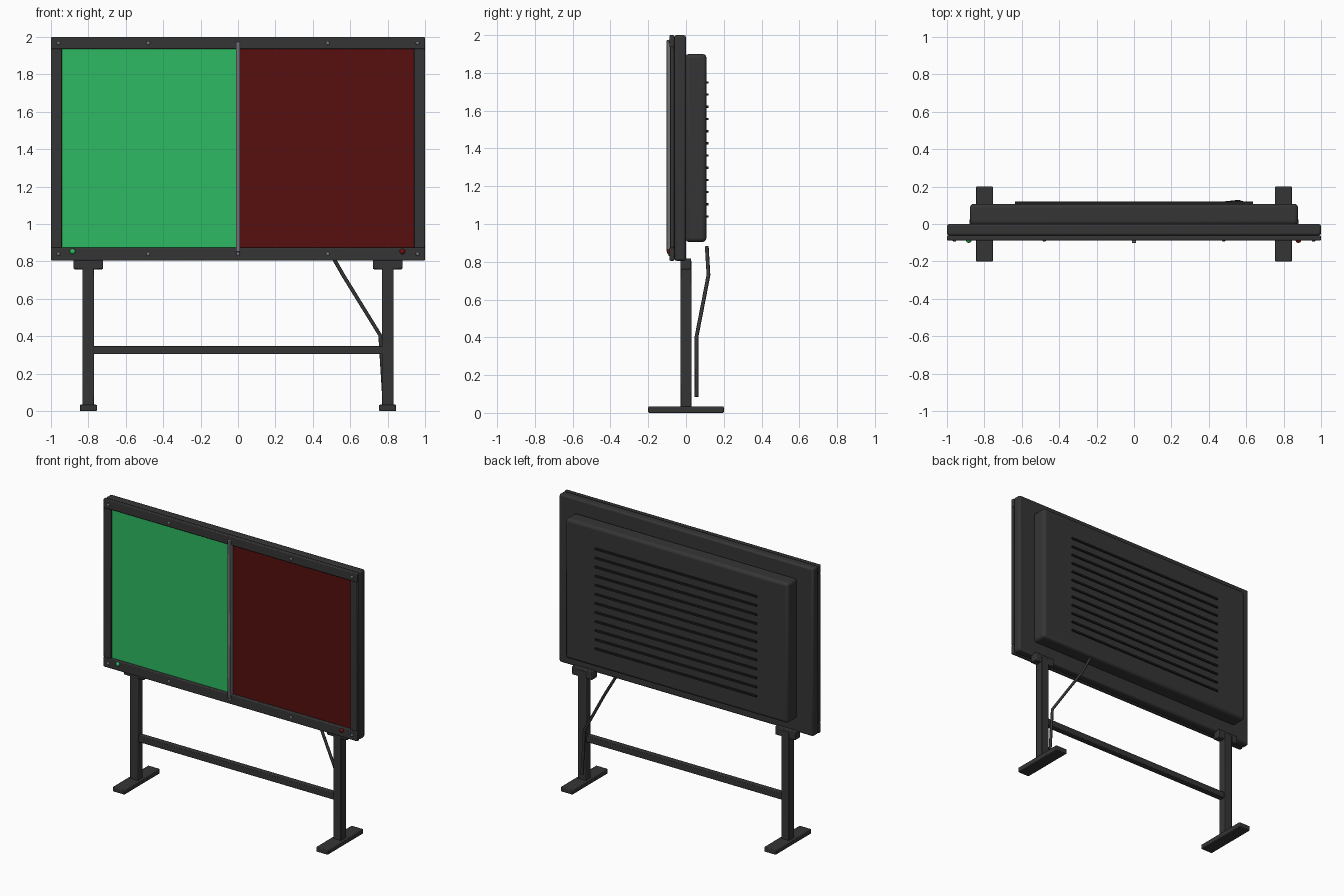
import bpy, math
from mathutils import Vector

if "Cube" in bpy.data.objects:
    bpy.data.objects.remove(bpy.data.objects["Cube"])


def material(name, r, g, b):
    m = bpy.data.materials.new(name)
    m.diffuse_color = (r, g, b, 1)
    m.use_nodes = True
    m.node_tree.nodes["Principled BSDF"].inputs["Base Color"].default_value = m.diffuse_color
    return m


CHARCOAL = material("charcoal metal", 0.036, 0.036, 0.037)
DARK = material("dark vent", 0.014, 0.014, 0.015)
GREEN = material("green screen", 0.028, 0.49, 0.125)
RED = material("dark red screen", 0.095, 0.005, 0.005)
GREY = material("grey metal", 0.17, 0.175, 0.19)
LAMP_RED = material("red lamp", 0.16, 0.006, 0.006)


def finish(ob, name, mat):
    ob.name = name
    ob.data.materials.clear()
    ob.data.materials.append(mat)
    return ob


def box(name, mat, x, y, z, bevel=0.0, segments=2):
    """Box from (min, max) ranges with optional rounded edges."""
    bpy.ops.mesh.primitive_cube_add(size=1)
    ob = finish(bpy.context.object, name, mat)
    lo, hi = Vector((x[0], y[0], z[0])), Vector((x[1], y[1], z[1]))
    for v in ob.data.vertices:
        v.co = Vector([lo[i] + (v.co[i] + 0.5) * (hi[i] - lo[i]) for i in range(3)])
    if bevel:
        mod = ob.modifiers.new("rounded edges", 'BEVEL')
        mod.width, mod.segments = bevel, segments
        bpy.ops.object.shade_smooth_by_angle(angle=math.radians(40))
    return ob


def dome(name, mat, x, y, z, radius, depth):
    bpy.ops.mesh.primitive_uv_sphere_add(segments=16, ring_count=8, radius=1, location=(x, y, z))
    ob = finish(bpy.context.object, name, mat)
    ob.scale = (radius, depth, radius)
    bpy.ops.object.shade_smooth_by_angle()


# Display housing and rear cabinet
box("display_housing", CHARCOAL, (-1, 1), (-0.062, 0), (0.805, 2.0), 0.012)
box("rear_cabinet", CHARCOAL, (-0.877, 0.877), (-0.005, 0.108), (0.905, 1.9), 0.02, 3)

# Rear vent slats
for i in range(12):
    z = 1.04 + i * 0.0645
    box("vent_slat", DARK, (-0.635, 0.635), (0.1, 0.119), (z - 0.006, z + 0.006))

# Two coloured screens
box("green_screen_panel", GREEN, (-0.95, 0), (-0.07, -0.061), (0.865, 1.94))
box("red_screen_panel", RED, (0, 0.95), (-0.07, -0.061), (0.865, 1.94))

# Front frame
for name, z in (("frame_top", (1.935, 2.0)), ("frame_bottom", (0.805, 0.875))):
    box(name, CHARCOAL, (-1, 1), (-0.088, -0.062), z, 0.006)
for s in (-1, 1):
    box("frame_side", CHARCOAL, tuple(sorted((s * 0.942, s))), (-0.086, -0.062), (0.872, 1.938), 0.005)

# Centre divider
box("centre_divider", GREY, (-0.012, 0.012), (-0.102, -0.07), (0.85, 1.975), 0.004)

# Frame screws and indicator lamps
for z in (0.84, 1.967):
    for x in (-0.96, -0.48, 0, 0.48, 0.96):
        dome("frame_screw", GREY, x, -0.088, z, 0.01, 0.006)
dome("green_lamp", GREEN, -0.884, -0.088, 0.853, 0.015, 0.013)
dome("red_lamp", LAMP_RED, 0.879, -0.088, 0.853, 0.015, 0.013)

# Legs, feet and mounting brackets
for s in (-1, 1):
    c = s * 0.8
    box("leg", CHARCOAL, (c - 0.031, c + 0.031), (-0.03, 0.03), (0.02, 0.805), 0.004)
    box("foot", CHARCOAL, (c - 0.046, c + 0.046), (-0.2, 0.2), (0, 0.034), 0.005)
    box("leg_bracket", CHARCOAL, (c - 0.079, c + 0.079), (-0.03, 0.027), (0.758, 0.818), 0.005)

# Cross bar between the legs
box("cross_bar", CHARCOAL, (-0.785, 0.785), (-0.022, 0.022), (0.304, 0.348), 0.004)

# Cable running from the cabinet down one leg
curve = bpy.data.curves.new("power_cable", 'CURVE')
curve.dimensions = '3D'
curve.bevel_depth, curve.bevel_resolution = 0.01, 2
curve.use_fill_caps = True
points = [(0.475, 0.11, 0.88), (0.56, 0.119, 0.73), (0.76, 0.056, 0.405), (0.78, 0.056, 0.085)]
spline = curve.splines.new('POLY')
spline.points.add(len(points) - 1)
for p, co in zip(spline.points, points):
    p.co = (*co, 1)
curve.materials.append(CHARCOAL)
cable = bpy.data.objects.new("power_cable", curve)
bpy.context.collection.objects.link(cable)
